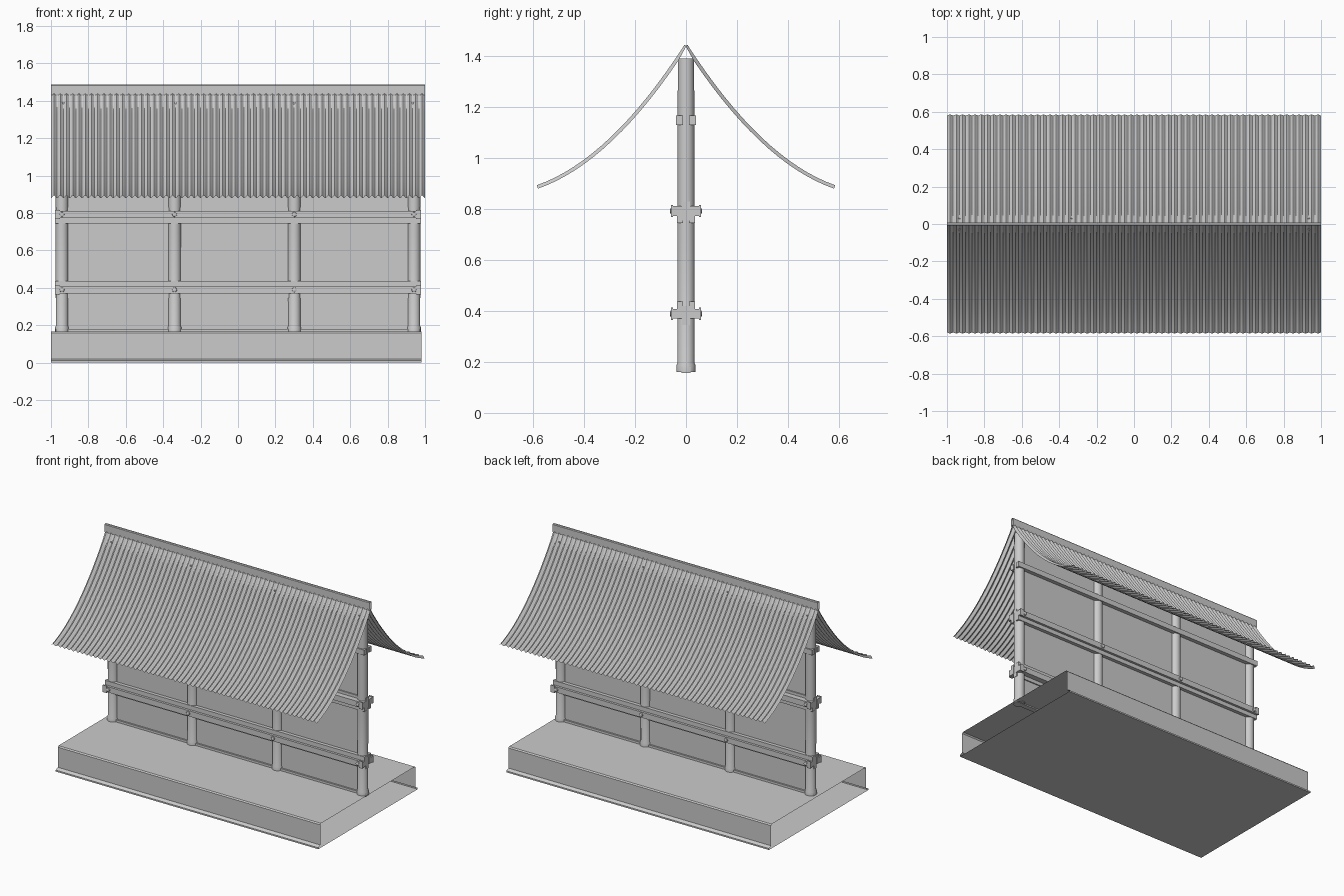
import bpy, bmesh, math

if "Cube" in bpy.data.objects:
    bpy.data.objects.remove(bpy.data.objects["Cube"])


def make(name, verts, faces, smooth=False):
    me = bpy.data.meshes.new(name)
    me.from_pydata(verts, [], faces)
    bm = bmesh.new()
    bm.from_mesh(me)
    bmesh.ops.recalc_face_normals(bm, faces=bm.faces)
    bm.to_mesh(me)
    bm.free()
    ob = bpy.data.objects.new(name, me)
    bpy.context.collection.objects.link(ob)
    if smooth:
        bpy.ops.object.select_all(action='DESELECT')
        ob.select_set(True)
        bpy.context.view_layer.objects.active = ob
        bpy.ops.object.shade_smooth_by_angle(angle=math.radians(40))
    return ob


def box(name, x0, x1, y0, y1, z0, z1):
    v = [(x, y, z) for x in (x0, x1) for y in (y0, y1) for z in (z0, z1)]
    f = [(0, 1, 3, 2), (4, 6, 7, 5), (0, 4, 5, 1), (2, 3, 7, 6), (0, 2, 6, 4), (1, 5, 7, 3)]
    return make(name, v, f)


def extrude_x(name, profile, x0, x1, closed=True):
    # Open-ended sheet swept along x from a (y, z) profile
    n = len(profile)
    v = [(x0, y, z) for y, z in profile] + [(x1, y, z) for y, z in profile]
    f = [(i, (i + 1) % n, n + (i + 1) % n, n + i) for i in range(n if closed else n - 1)]
    return make(name, v, f)


def lathe(name, profile, place, n=24):
    # Turned part from (radius, height); place maps local to world
    v = [place(r * math.cos(2 * math.pi * k / n), r * math.sin(2 * math.pi * k / n), h)
         for r, h in profile for k in range(n)]
    f = [(j * n + k, j * n + (k + 1) % n, (j + 1) * n + (k + 1) % n, (j + 1) * n + k)
         for j in range(len(profile) - 1) for k in range(n)]
    f += [tuple(range(n)), tuple(range((len(profile) - 1) * n, len(profile) * n))]
    return make(name, v, f, True)


# Hollow plinth with flared foot, open at both ends
extrude_x("plinth", [(-.535, 0), (-.535, .01), (-.512, .02), (-.512, .157), (-.505, .165),
                     (.505, .165), (.512, .157), (.512, .02), (.535, .01), (.535, 0)], -1, .98)

# Turned posts with foot collars
posts = (-.941, -.339, .301, .941)
for px in posts:
    lathe("post", [(.037, .16), (.037, .188), (.033, .197), (.034, .7), (.032, 1.39)],
          lambda a, b, h, px=px: (px + a, b, h))

# Wall panel and the rails set in its plane
box("wall_panel", -.941, .941, -.007, .007, .165, 1.39)
box("sill", -.975, .975, -.018, .018, .157, .18)
box("lower_core_rail", -.975, .975, -.015, .015, .345, .42)
box("upper_core_rail", -.975, .975, -.015, .015, .755, .83)

# Paired rails and nail covers on both faces
for s in (-1, 1):
    for name, w, z0, z1 in (("lower_rail", .052, .37, .408), ("lower_trim", .036, .408, .437),
                            ("upper_rail", .052, .773, .811), ("upper_trim", .036, .745, .773),
                            ("top_rail", .039, 1.13, 1.166)):
        ya, yb = sorted((s * .012, s * w))
        box(name, -.979, .979, ya, yb, z0, z1)
    for px in posts:
        for z in (.389, .792):
            lathe("nail_cover", [(.013, .05), (.013, .055), (.012, .06), (.006, .063)],
                  lambda a, b, h, px=px, z=z, s=s: (px + a, s * h, z + b), 12)
            # Clasp at the rail ends
            if abs(px) > .9:
                e = math.copysign(.965, px)
                ya, yb = sorted((s * .051, s * .058))
                box("rail_clasp", e - .014, e + .014, ya, yb, z - .024, z + .024)

# Curved corrugated roof slopes
WAVES, STEP, ROWS, AMP = 60, 8, 16, .007
for s, name in ((-1, "front_roof"), (1, "back_roof")):
    nx = WAVES * STEP
    v, f = [], []
    for j in range(ROWS + 1):
        y = .583 * j / ROWS
        z = 1.44 - 1.55 * y + 1.03 * y * y
        slope = -1.55 + 2.06 * y
        ln = math.hypot(1, slope)
        for i in range(nx + 1):
            o = -AMP * math.cos(2 * math.pi * i / STEP)
            v.append((-1 + 2 * i / nx, s * max(0, y - slope / ln * o), z + o / ln))
    for j in range(ROWS):
        for i in range(nx):
            a = j * (nx + 1) + i
            f.append((a, a + 1, a + nx + 2, a + nx + 1))
    make(name, v, f, True)

# Ridge cap, open at the ends
extrude_x("ridge_cap", [(-.009, 1.43), (-.009, 1.482), (-.005, 1.487), (.005, 1.487),
                        (.009, 1.482), (.009, 1.43)], -1, 1, False)
